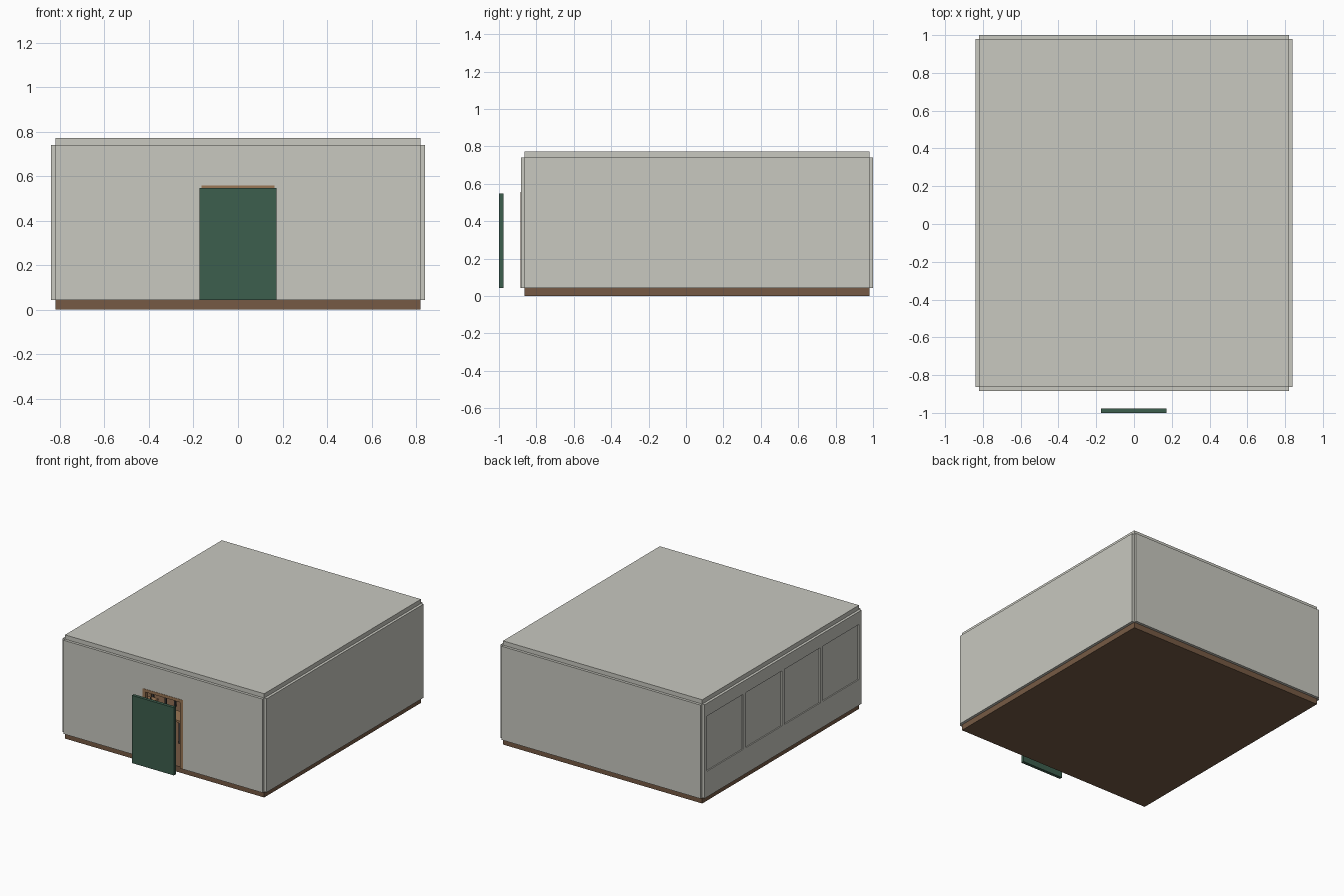
import bpy, bmesh

if "Cube" in bpy.data.objects:
    bpy.data.objects.remove(bpy.data.objects["Cube"])

def material(name, rgb):
    m = bpy.data.materials.new(name)
    m.diffuse_color = (*rgb, 1)
    m.use_nodes = True
    m.node_tree.nodes["Principled BSDF"].inputs["Base Color"].default_value = m.diffuse_color
    return m

WALL = material("warm grey plaster", (0.58, 0.58, 0.525))
FLOOR = material("brown floor", (0.18, 0.102, 0.058))
GREEN = material("dark green", (0.046, 0.112, 0.075))
WOOD = material("light wood", (0.32, 0.18, 0.09))
METAL = material("dark metal", (0.05, 0.05, 0.05))

def boxes(name, spans, mat):
    """One object made of boxes given as (x0, x1, y0, y1, z0, z1)."""
    bm = bmesh.new()
    for x0, x1, y0, y1, z0, z1 in spans:
        vs = bmesh.ops.create_cube(bm, size=1)["verts"]
        for v in vs:
            v.co = ((x0 + x1) / 2 + v.co.x * (x1 - x0),
                    (y0 + y1) / 2 + v.co.y * (y1 - y0),
                    (z0 + z1) / 2 + v.co.z * (z1 - z0))
    me = bpy.data.meshes.new(name)
    bm.to_mesh(me)
    bm.free()
    me.materials.append(mat)
    ob = bpy.data.objects.new(name, me)
    bpy.context.collection.objects.link(ob)
    return ob

X, Y0, Y1 = 0.82, -0.863, 0.98      # inside of the room
Z0, Z1, T = 0.043, 0.74, 0.02       # wall foot, wall top, wall thickness

# Slabs
boxes("floor", [(-X, X, Y0, Y1, 0, Z0)], FLOOR)
boxes("ceiling", [(-X, X, Y0, Y1, Z1, 0.772)], WALL)

# Plain walls
boxes("back_wall", [(-X, X, Y1, 1.0, Z0, Z1)], WALL)
boxes("right_wall", [(X, X + T, Y0, Y1, Z0, Z1)], WALL)

# Front wall with doorway
D = 0.153
boxes("front_wall", [(-X, -D, Y0 - T, Y0, Z0, Z1), (D, X, Y0 - T, Y0, Z0, Z1),
                     (-D, D, Y0 - T, Y0, 0.55, Z1)], WALL)

# Left wall: sill, lintel and posts around four window bays
SILL, HEAD, POST = 0.235, 0.645, 0.03
pitch = (Y1 - Y0 - POST) / 4
posts = [(-X - T, -X, Y0 + i * pitch, Y0 + i * pitch + POST, SILL, HEAD) for i in range(5)]
boxes("left_wall", [(-X - T, -X, Y0, Y1, Z0, SILL),
                    (-X - T, -X, Y0, Y1, HEAD, Z1)] + posts, WALL)
boxes("window_panes", [(-X - 0.011, -X - 0.004, Y0 + i * pitch + POST, Y0 + (i + 1) * pitch,
                        SILL, HEAD) for i in range(4)], WALL)

# Door frame and the door standing off in front of it
F = 0.165
boxes("door_frame", [(s - 0.012, s + 0.012, Y0 - T - 0.002, Y0 + 0.004, Z0, 0.535)
                     for s in (-F + 0.012, F - 0.012)] +
      [(-F, F, Y0 - T - 0.002, Y0 + 0.004, 0.535, 0.557)], WOOD)
boxes("door", [(-0.174, 0.172, -1.0, -0.977, Z0, 0.547)], GREEN)

# Furniture inside the room
tops, legs = [], []
def desk(x, y, w, d, h):
    tops.append((x - w, x + w, y - d, y + d, Z0 + h - 0.015, Z0 + h))
    for sx in (-1, 1):
        for sy in (-1, 1):
            cx, cy = x + sx * (w - 0.01), y + sy * (d - 0.01)
            legs.append((cx - 0.006, cx + 0.006, cy - 0.006, cy + 0.006, Z0, Z0 + h - 0.015))

for x in (-0.54, -0.18, 0.18, 0.54):
    for y in (-0.5, -0.15, 0.2):
        desk(x, y, 0.1, 0.065, 0.17)                                    # pupil desk
        desk(x, y - 0.12, 0.045, 0.04, 0.1)                             # chair seat
        tops.append((x - 0.045, x + 0.045, y - 0.165, y - 0.155, Z0 + 0.14, Z0 + 0.2))
        legs += [(x + s - 0.004, x + s + 0.004, y - 0.16, y - 0.152, Z0 + 0.1, Z0 + 0.19)
                 for s in (-0.035, 0.035)]
desk(0, 0.68, 0.2, 0.09, 0.19)                                          # teacher desk
boxes("desk_and_chair_tops", tops, WOOD)
boxes("desk_and_chair_legs", legs, METAL)

# Board on the back wall
boxes("board", [(-0.45, 0.45, Y1 - 0.012, Y1, 0.27, 0.57)], GREEN)
boxes("board_ledge", [(-0.45, 0.45, Y1 - 0.03, Y1, 0.255, 0.27)], WOOD)
